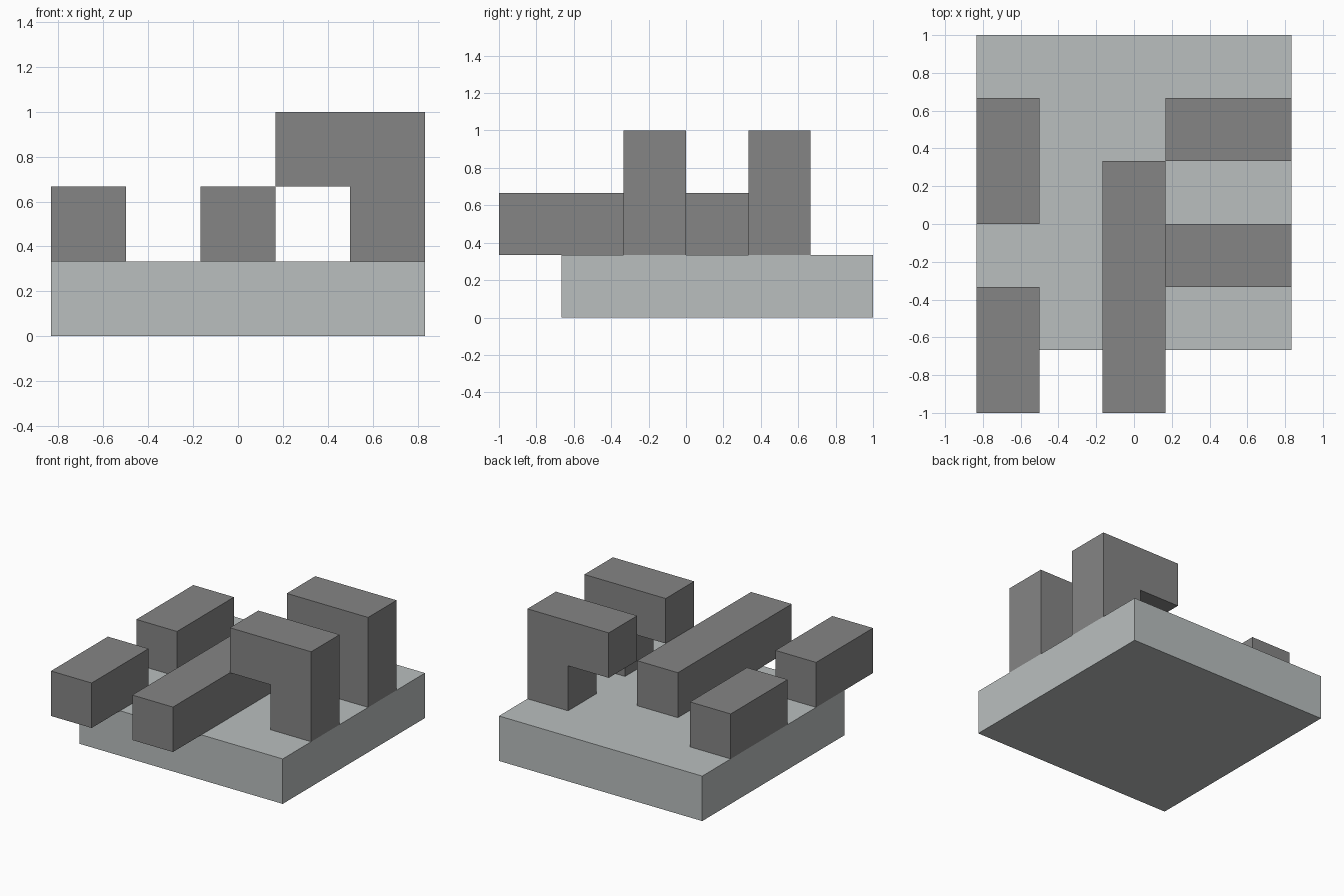
import bpy
import bmesh
from mathutils import Vector

cube = bpy.data.objects.get("Cube")
if cube:
    bpy.data.objects.remove(cube, do_unlink=True)

UNIT = 1 / 3  # the whole model sits on a 5 x 6 x 3 cell grid
ORIGIN = Vector((-2.5, -3, 0))


def make_material(name, color):
    mat = bpy.data.materials.new(name)
    mat.use_nodes = True
    mat.diffuse_color = color
    mat.node_tree.nodes["Principled BSDF"].inputs["Base Color"].default_value = color
    return mat


def extrude_profile(name, profile, y_start, y_end, mat):
    """Extrude an x-z outline, given in grid cells, along y."""
    bm = bmesh.new()
    verts = [bm.verts.new((Vector((x, y_start, z)) + ORIGIN) * UNIT) for x, z in profile]
    face = bm.faces.new(verts)
    result = bmesh.ops.extrude_face_region(bm, geom=[face])
    moved = [v for v in result["geom"] if isinstance(v, bmesh.types.BMVert)]
    bmesh.ops.translate(bm, verts=moved, vec=(0, (y_end - y_start) * UNIT, 0))
    bmesh.ops.recalc_face_normals(bm, faces=bm.faces)
    mesh = bpy.data.meshes.new(name)
    bm.to_mesh(mesh)
    bm.free()
    mesh.materials.append(mat)
    obj = bpy.data.objects.new(name, mesh)
    bpy.context.collection.objects.link(obj)
    return obj


def rectangle(x0, x1, z0, z1):
    return [(x0, z0), (x1, z0), (x1, z1), (x0, z1)]


light_grey = make_material("light grey", (0.491, 0.521, 0.521, 1))
dark_grey = make_material("dark grey", (0.235, 0.235, 0.235, 1))

# Base slab
extrude_profile("base_slab", rectangle(0, 5, 0, 1), 1, 6, light_grey)

# Low bars lying on the slab, some overhanging the front
extrude_profile("right_front_bar", rectangle(0, 1, 1, 2), 0, 2, dark_grey)
extrude_profile("right_back_bar", rectangle(0, 1, 1, 2), 3, 5, dark_grey)
extrude_profile("middle_bar", rectangle(2, 3, 1, 2), 0, 4, dark_grey)

# Raised hooks: a leg on the left edge with an arm reaching inward
hook = [(4, 1), (5, 1), (5, 3), (3, 3), (3, 2), (4, 2)]
for name, y in (("front_hook", 2), ("back_hook", 4)):
    extrude_profile(name, hook, y, y + 1, dark_grey)
